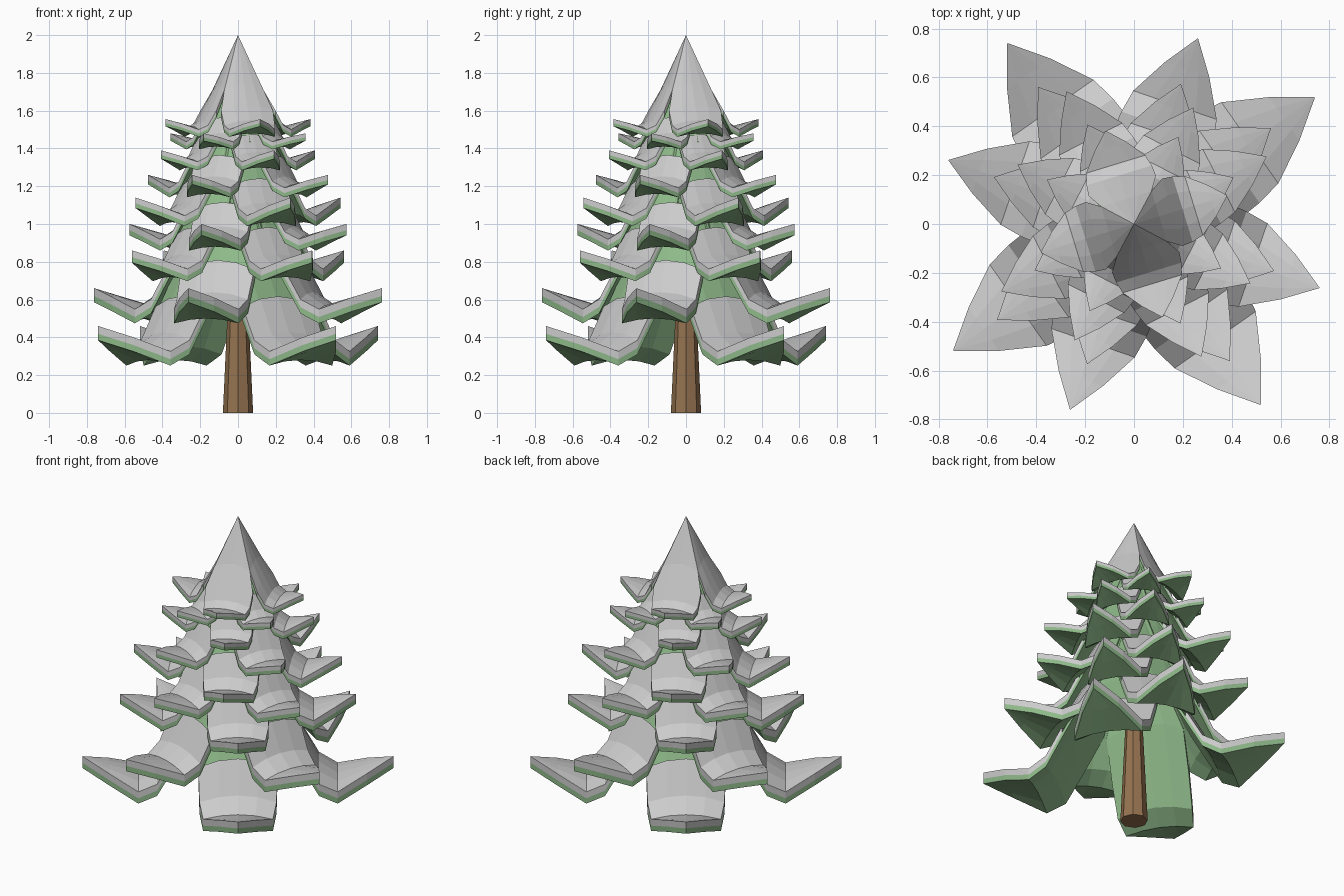
import bpy, bmesh, math
from mathutils import Matrix

if "Cube" in bpy.data.objects:
    bpy.data.objects.remove(bpy.data.objects["Cube"])


def material(name, rgb):
    m = bpy.data.materials.new(name)
    m.diffuse_color = (*rgb, 1)
    m.use_nodes = True
    m.node_tree.nodes["Principled BSDF"].inputs["Base Color"].default_value = m.diffuse_color
    return m


GREEN = material("needles", (0.27, 0.48, 0.25))
BROWN = material("bark", (0.30, 0.17, 0.08))

# Bough outline: fraction of reach, height over the low point (in reaches),
# share of the tip rise, share of full half width
ROWS = [(0.0, 1.20, 0, 0), (0.27, 0.56, 0, 1), (0.41, 0.29, 0, 1),
        (0.52, 0.08, 0, 0.97), (0.64, 0.0, 0, 0.88),
        (0.83, 0.0, 0.5, 0.47), (1.0, 0.0, 1, 0)]
COLS = (-1, -0.5, 0, 0.5, 1)


def finish(bm, name, mat=None):
    bmesh.ops.remove_doubles(bm, verts=bm.verts, dist=1e-5)
    bmesh.ops.recalc_face_normals(bm, faces=bm.faces)
    me = bpy.data.meshes.new(name)
    bm.to_mesh(me)
    bm.free()
    ob = bpy.data.objects.new(name, me)
    bpy.context.collection.objects.link(ob)
    if mat:
        me.materials.append(mat)
    return ob


def add_bough(bm, rows, reach, low, rise, width, upper, lower, angle):
    """Closed curved leaf between two vertical offsets of one surface."""
    rot = Matrix.Rotation(math.radians(angle), 3, 'Z')
    layers = []
    for off in (upper, lower):
        grid = []
        for t, h, up, share in rows:
            half = min(t, width * share) * reach
            line = []
            for c in COLS:
                sag = 0.4 * half * c * c * max(0, 1 - t)
                z = low + h * reach + up * rise + off - sag
                v = bm.verts.new((t * reach, c * half, z))
                v.co = rot @ v.co
                line.append(v)
            grid.append(line)
        layers.append(grid)
    a, b = layers
    n, m = len(rows), len(COLS)
    for i in range(n - 1):
        for j in range(m - 1):
            for g in (a, b):
                bm.faces.new((g[i][j], g[i + 1][j], g[i + 1][j + 1], g[i][j + 1]))
        for j in (0, m - 1):
            bm.faces.new((a[i][j], a[i + 1][j], b[i + 1][j], b[i][j]))
    for j in range(m - 1):
        for i in (0, n - 1):
            bm.faces.new((a[i][j], a[i][j + 1], b[i][j + 1], b[i][j]))
    bmesh.ops.dissolve_degenerate(bm, dist=1e-6, edges=bm.edges)


# Tiers: reach, angle, lowest z, tip z, thickness, half width
TIERS = [(0.905, 35, 0.28, 0.46, 0.075, 0.255),
         (0.805, -19, 0.50, 0.66, 0.075, 0.255),
         (0.685, 35, 0.72, 0.86, 0.065, 0.265),
         (0.605, -18.5, 0.88, 1.00, 0.060, 0.27),
         (0.610, 27, 1.01, 1.14, 0.055, 0.27),
         (0.535, -27, 1.16, 1.26, 0.050, 0.275),
         (0.450, 25, 1.30, 1.39, 0.045, 0.28),
         (0.400, -27, 1.41, 1.48, 0.040, 0.29),
         (0.400, 17, 1.48, 1.555, 0.038, 0.36)]

for k, (reach, angle, bottom, tip, thick, width) in enumerate(TIERS):
    top = k == len(TIERS) - 1
    low = bottom + thick
    rise = tip - low
    rows = list(ROWS)
    if top:
        rows[0] = (0, (2.0 - low) / reach, 0, 0)
    snow_rows = rows if top else rows[2:]
    needles, snow = bmesh.new(), bmesh.new()
    for q in range(4):
        a = angle + 90 * q
        add_bough(needles, rows, reach, low, rise, width, -0.55 * thick, -thick, a)
        add_bough(snow, snow_rows, reach, low, rise, width, 0, -0.55 * thick, a)
    finish(needles, f"branch_tier_{k + 1}", GREEN)
    finish(snow, f"snow_tier_{k + 1}")

# Trunk
bm = bmesh.new()
bmesh.ops.create_cone(bm, cap_ends=True, segments=8, radius1=0.08, radius2=0.02,
                      depth=1.3, matrix=Matrix.Translation((0, 0, 0.65)))
finish(bm, "trunk", BROWN)
